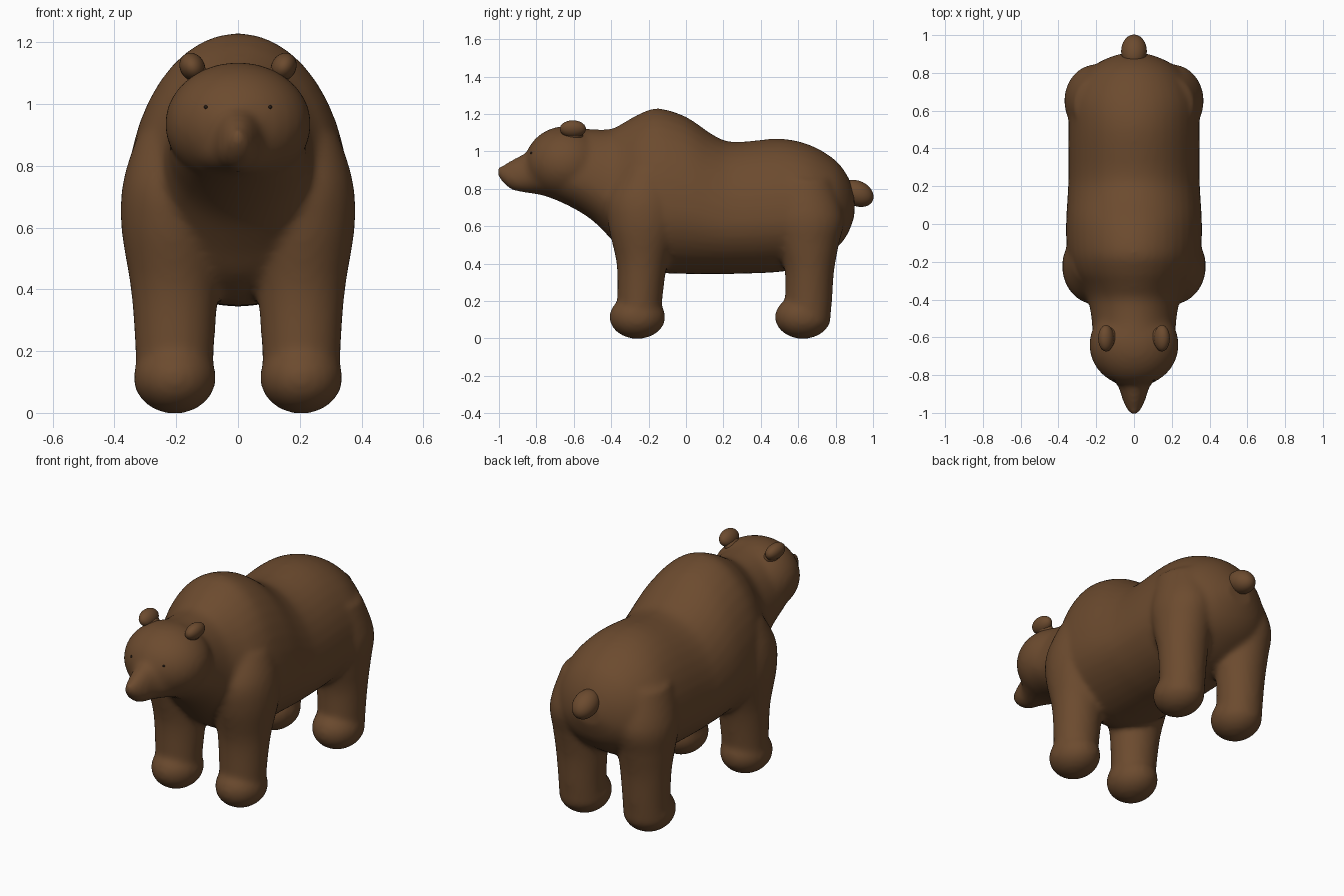
import bpy, bmesh, math
from mathutils import Matrix, Vector
from mathutils.bvhtree import BVHTree

if "Cube" in bpy.data.objects:
    bpy.data.objects.remove(bpy.data.objects["Cube"])


def material(name, rgb):
    m = bpy.data.materials.new(name)
    m.use_nodes = True
    m.diffuse_color = (*rgb, 1)
    bsdf = m.node_tree.nodes["Principled BSDF"]
    bsdf.inputs["Base Color"].default_value = (*rgb, 1)
    bsdf.inputs["Roughness"].default_value = 0.8
    return m


brown = material("brown fur", (0.15, 0.07, 0.028))
dark = material("dark eye", (0.02, 0.012, 0.008))


def finish(bm, name, mat):
    bmesh.ops.recalc_face_normals(bm, faces=bm.faces)
    for f in bm.faces:
        f.smooth = True
    me = bpy.data.meshes.new(name)
    bm.to_mesh(me)
    bm.free()
    me.materials.append(mat)
    ob = bpy.data.objects.new(name, me)
    bpy.context.collection.objects.link(ob)
    return ob


def refine(rows, steps=4):
    """Catmull-Rom interpolation between section rows."""
    out = []
    for i in range(len(rows) - 1):
        a, b, c, d = (rows[min(max(j, 0), len(rows) - 1)] for j in range(i - 1, i + 3))
        for s in range(steps):
            t = s / steps
            out.append([0.5 * (2*q + (r-p)*t + (2*p - 5*q + 4*r - w)*t*t + (3*q - p - 3*r + w)*t**3)
                        for p, q, r, w in zip(a, b, c, d)])
    return out + [rows[-1]]


def loft(bm, rows, point, sides=40):
    """Closed skin through rings; point(row, cos, sin) places a ring vertex."""
    rings = []
    for row in refine(rows):
        angles = [2 * math.pi * i / sides for i in range(sides)]
        rings.append([bm.verts.new(point(row, math.cos(a), math.sin(a))) for a in angles])
    for a, b in zip(rings, rings[1:]):
        for i in range(sides):
            j = (i + 1) % sides
            bm.faces.new((a[i], a[j], b[j], b[i]))
    bm.faces.new(rings[0])
    bm.faces.new(rings[-1])


def ellipsoid(bm, centre, radii, tilt=0, axis='Y'):
    mat = Matrix.Translation(centre) @ Matrix.Rotation(tilt, 4, axis) @ Matrix.Diagonal((*radii, 1))
    bmesh.ops.create_uvsphere(bm, u_segments=32, v_segments=20, radius=1, matrix=mat)


# Torso, neck and muzzle: y, bottom, top, half width
torso = [(-1.005, .865, .915, .02), (-.97, .822, .932, .044), (-.92, .79, .96, .064),
         (-.85, .778, .995, .09), (-.75, .76, 1.06, .17), (-.62, .705, 1.125, .215),
         (-.5, .63, 1.118, .225), (-.4, .53, 1.12, .245), (-.33, .45, 1.155, .28),
         (-.25, .39, 1.2, .33), (-.15, .352, 1.23, .355), (0, .345, 1.185, .36),
         (.15, .345, 1.085, .352), (.26, .345, 1.05, .347), (.5, .355, 1.068, .347),
         (.66, .39, 1.035, .34), (.79, .47, .96, .27), (.86, .55, .875, .18),
         (.9, .65, .78, .08)]


def torso_point(row, c, s):
    y, low, high, half = row
    mid = low + 0.4 * (high - low)
    return (half * c, y, mid + s * ((high - mid) if s > 0 else (mid - low)))


bm = bmesh.new()
loft(bm, torso, torso_point)
# Round skull
ellipsoid(bm, (0, -.64, .935), (.237, .222, .2))

# Legs: z, y centre, y radius, x centre, x radius
front_leg = [(.08, -.25, .115, .205, .125), (.2, -.247, .12, .205, .127),
             (.4, -.235, .136, .205, .142), (.6, -.225, .19, .21, .168),
             (.75, -.22, .2, .2, .172), (.9, -.2, .14, .18, .145)]
hind_leg = [(.08, .65, .12, .205, .125), (.2, .655, .126, .205, .127),
            (.36, .66, .132, .205, .138), (.5, .655, .162, .205, .153),
            (.65, .65, .195, .2, .167), (.85, .62, .16, .18, .135)]
for side in (-1, 1):
    for leg, foot_y in ((front_leg, -.26), (hind_leg, .625)):
        loft(bm, leg, lambda r, c, s: (side * (r[3] + r[4] * c), r[1] + r[2] * s, r[0]))
        # Rounded paw
        ellipsoid(bm, (side * .205, foot_y, .114), (.134, .15, .117))

# Fuse the body masses into one soft skin
body = finish(bm, "body", brown)
remesh = body.modifiers.new("fuse", 'REMESH')
remesh.mode = 'VOXEL'
remesh.voxel_size = 0.015
remesh.use_smooth_shade = True
soften = body.modifiers.new("soften", 'SMOOTH')
soften.factor = 0.5
soften.iterations = 10

# Ears on short stalks
for side, name in ((1, "left_ear"), (-1, "right_ear")):
    bm = bmesh.new()
    ellipsoid(bm, (side * .148, -.605, 1.12), (.04, .07, .047), side * .5)
    ellipsoid(bm, (side * .125, -.605, 1.085), (.036, .055, .07), side * .6)
    finish(bm, name, brown)

# Stubby tail
bm = bmesh.new()
ellipsoid(bm, (0, .915, .775), (.068, .092, .067), -.45, 'X')
finish(bm, "tail", brown)

# Tiny eyes set on the face surface
bpy.context.view_layer.update()
skin = BVHTree.FromObject(body, bpy.context.evaluated_depsgraph_get())
for side, name in ((1, "left_eye"), (-1, "right_eye")):
    hit = skin.ray_cast(Vector((side * .104, -2, .99)), Vector((0, 1, 0)))[0]
    bm = bmesh.new()
    ellipsoid(bm, hit or Vector((side * .104, -.83, .99)), (.006, .006, .006))
    finish(bm, name, dark)
